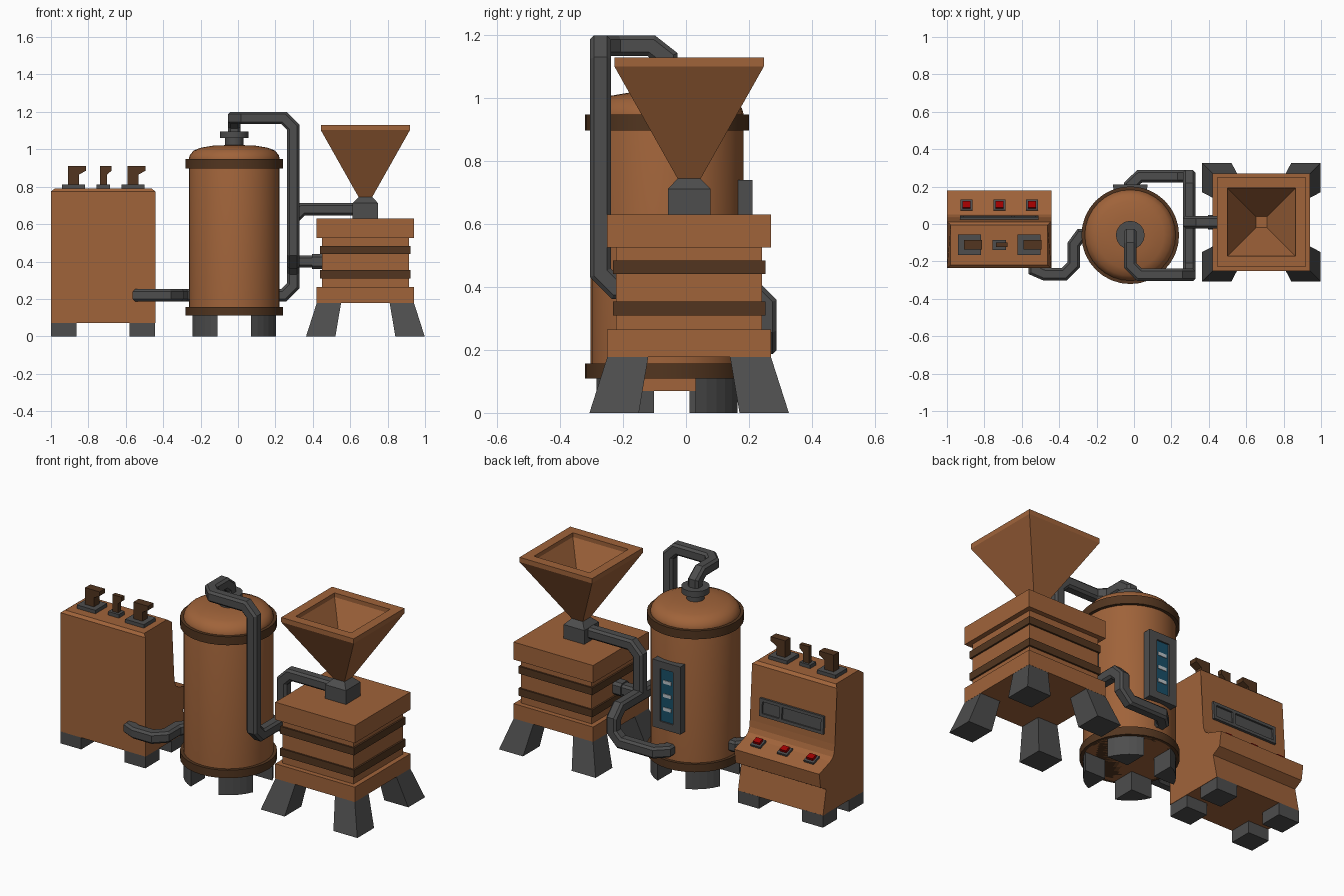
import bpy, bmesh, math
from mathutils import Vector, Matrix

if "Cube" in bpy.data.objects:
    bpy.data.objects.remove(bpy.data.objects["Cube"])


def material(name, rgb):
    m = bpy.data.materials.new(name)
    m.diffuse_color = (*rgb, 1)
    m.use_nodes = True
    m.node_tree.nodes["Principled BSDF"].inputs["Base Color"].default_value = m.diffuse_color
    return m


COPPER = material("copper", (0.35, 0.125, 0.042))
BROWN = material("dark_brown", (0.085, 0.036, 0.014))
IRON = material("iron", (0.075, 0.075, 0.075))
RED = material("red", (0.35, 0.0, 0.0))
BLUE = material("blue_glass", (0.01, 0.08, 0.14))
PALE = material("pale", (0.5, 0.55, 0.58))


def finish(bm, name, mat, smooth=False):
    bmesh.ops.recalc_face_normals(bm, faces=bm.faces)
    me = bpy.data.meshes.new(name)
    bm.to_mesh(me)
    bm.free()
    ob = bpy.data.objects.new(name, me)
    bpy.context.collection.objects.link(ob)
    me.materials.append(mat)
    if smooth:
        bpy.ops.object.select_all(action='DESELECT')
        ob.select_set(True)
        bpy.context.view_layer.objects.active = ob
        bpy.ops.object.shade_smooth_by_angle(angle=math.radians(35))
    return ob


def loft(bm, rings):
    """Join equal rings of points and cap both ends."""
    vs = [[bm.verts.new(p) for p in r] for r in rings]
    n = len(vs[0])
    for a, b in zip(vs, vs[1:]):
        for i in range(n):
            bm.faces.new((a[i], a[(i + 1) % n], b[(i + 1) % n], b[i]))
    bm.faces.new(vs[0])
    bm.faces.new(vs[-1])


def lathe(name, mat, cx, cy, profile, n=32):
    """Turned part; with n=4 the radius is the half width of a square."""
    k, off = (math.sqrt(2), math.pi / 4) if n == 4 else (1, 0)
    bm = bmesh.new()
    loft(bm, [[(cx + k * r * math.cos(off + math.tau * i / n),
                cy + k * r * math.sin(off + math.tau * i / n), z) for i in range(n)]
              for r, z in profile])
    return finish(bm, name, mat, n > 8)


def box(name, mat, centre, size, tilt=0.0):
    bm = bmesh.new()
    bmesh.ops.create_cube(bm, size=1)
    m = Matrix.Translation(centre) @ Matrix.Rotation(tilt, 4, 'X') @ Matrix.Diagonal((*size, 1))
    bmesh.ops.transform(bm, matrix=m, verts=bm.verts)
    return finish(bm, name, mat)


def prism(name, mat, points, axis, lo, hi):
    """Extrude a 2D outline along one axis (x, y or z)."""
    def put(p, t):
        q = list(p)
        q.insert(axis, t)
        return q
    bm = bmesh.new()
    loft(bm, [[put(p, t) for p in points] for t in (lo, hi)])
    return finish(bm, name, mat)


def pipe(name, path, h=0.033, cut=0.05):
    """Sweep a chamfered square along a path, with cut elbows and mitred joints."""
    pts = [Vector(p) for p in path]
    route = [pts[0]]
    for a, b, c in zip(pts, pts[1:], pts[2:]):
        for q in (a, c):
            d = q - b
            route.append(b + d.normalized() * min(cut, d.length * 0.45))
    route.append(pts[-1])
    dirs = [(b - a).normalized() for a, b in zip(route, route[1:])]
    d0 = dirs[0]
    u = Vector((0, 0, 1)) if abs(d0.z) < 0.5 else Vector((1, 0, 0))
    w = d0.cross(u)
    c = h * 0.62
    ring = [route[0] + u * a + w * b for a, b in
            ((h, -c), (h, c), (c, h), (-c, h), (-h, c), (-h, -c), (-c, -h), (c, -h))]
    rings = [ring]
    for i, p in enumerate(route[1:]):
        d = dirs[i]
        nrm = (d + dirs[min(i + 1, len(dirs) - 1)]).normalized()
        ring = [v + d * ((p - v).dot(nrm) / d.dot(nrm)) for v in ring]
        rings.append(ring)
    bm = bmesh.new()
    loft(bm, rings)
    return finish(bm, name, IRON)


# Control panel cabinet
side = [(-.235, .07), (-.235, .775), (-.22, .79), (-.005, .79), (.012, .775),
        (.033, .45), (.038, .41), (.05, .382), (.075, .365), (.18, .33),
        (.167, .245), (.115, .215), (.145, .07)]
cabinet = prism("control_cabinet", COPPER, side, 0, -1.0, -.442)
for v in cabinet.data.vertices:
    if v.co.z > .78:
        v.co.x += .02 if v.co.x < -.7 else -.02
for i, x in enumerate((-.932, -.512)):
    for j, y in enumerate((-.168, .078)):
        box(f"cabinet_foot_{i}{j}", IRON, (x, y, .036), (.136, .134, .072))

# Levers on the cabinet
hook = [(0, .80), (0, .91), (.095, .91), (.095, .885), (.058, .865), (.058, .80)]
for i, (x, s, w) in enumerate(((-.88, 1, .05), (-.72, .65, .026), (-.562, 1, .05))):
    box(f"lever_plate_{i}", IRON, (x, -.112, .799), (.122 * (s if s == 1 else .58), .11 * (s if s == 1 else .5), .024))
    prism(f"lever_{i}", BROWN, [(x - .028 * s + px * s, z) for px, z in hook], 1, -.111 - w / 2, -.111 + w / 2)

# Buttons on the sloped shelf
for i, x in enumerate((-.895, -.72, -.545)):
    box(f"button_plate_{i}", IRON, (x, .1, .36), (.064, .06, .018), -.32)
    box(f"button_{i}", RED, (x, .102, .372), (.042, .036, .024), -.32)

# Display with two windows
box("display_back", IRON, (-.72, .025, .545), (.41, .012, .09), .066)
for i, dz in enumerate((-.043, .043)):
    box(f"display_rail_{i}", IRON, (-.72, .029 - dz * .066, .545 + dz), (.42, .024, .018), .066)
for i, x in enumerate((-.921, -.648, -.519)):
    box(f"display_post_{i}", IRON, (x, .029, .545), (.018, .024, .1), .066)

# Boiler
BX, BY = -.02, -.06
lathe("boiler_tank", COPPER, BX, BY, [(.243, .11), (.243, .95), (.238, .968), (.218, .993),
                                      (.18, 1.008), (.11, 1.02), (.04, 1.022)])
for i, (a, b) in enumerate(((.11, .157), (.898, .948))):
    lathe(f"boiler_ring_{i}", BROWN, BX, BY, [(.235, a), (.261, a), (.261, b), (.235, b)])
lathe("boiler_neck", IRON, BX, BY, [(.05, 1.01), (.05, 1.06), (.077, 1.06), (.077, 1.095), (.03, 1.095)], 16)
arc = [(.242 * math.cos(a), .242 * math.sin(a)) for a in [math.radians(22 + 46 * k / 5) for k in range(6)]]
for i, (sx, sy) in enumerate(((1, 1), (1, -1), (-1, 1), (-1, -1))):
    prism(f"boiler_leg_{i}", IRON, [(BX + sx * x, BY + sy * y) for x, y in [(.09, .09)] + arc], 2, 0, .115)

# Level gauge on the boiler
box("gauge_body", IRON, (BX, .175, .54), (.18, .05, .40))
for i, s in enumerate((-1, 1)):
    box(f"gauge_side_{i}", IRON, (BX + s * .067, .203, .54), (.05, .018, .40))
    box(f"gauge_end_{i}", IRON, (BX, .203, .54 + s * .178), (.09, .018, .044))
box("gauge_glass", BLUE, (BX, .2, .54), (.088, .006, .316))
for i in range(3):
    box(f"gauge_mark_{i}", PALE, (BX, .203, .46 + .08 * i), (.055, .008, .02))

# Mash tun
MX, MY = .681, .01
for name, mat, h, a, b in (("mash_base", COPPER, .261, .177, .265), ("mash_body", COPPER, .232, .26, .53),
                           ("mash_band_lower", BROWN, .242, .31, .354), ("mash_band_upper", BROWN, .242, .441, .484),
                           ("mash_lid", COPPER, .261, .526, .63)):
    lathe(name, mat, MX, MY, [(h, a), (h, b)], 4)
for i, (sx, sy) in enumerate(((1, 1), (1, -1), (-1, 1), (-1, -1))):
    bm = bmesh.new()
    loft(bm, [[(MX + sx * x, MY + sy * y, z) for x, y in ((lo, lo), (hi, lo), (hi, hi), (lo, hi))]
              for lo, hi, z in ((.16, .317, 0), (.13, .26, .178))])
    finish(bm, f"mash_leg_{i}", IRON)

# Feed hopper
lathe("hopper_neck", IRON, MX, MY, [(.068, .62), (.068, .712), (.036, .745)], 4)
lathe("hopper", COPPER, MX, MY, [(.035, .742), (.238, 1.102), (.238, 1.13), (.182, 1.13),
                                 (.182, 1.105), (.03, .84)], 4)

# Pipework
PX = .295
pipe("vapour_pipe", [(BX, BY, 1.08), (BX, BY, 1.167), (BX, -.272, 1.167), (PX, -.272, 1.167),
                     (PX, -.272, .395), (PX, .255, .395), (PX, .255, .22), (BX, .255, .22), (BX, .15, .22)])
pipe("hopper_pipe", [(.63, MY, .68), (PX, MY, .68), (PX, MY, .395)])
# Front drop and the lower elbow under the junction
pipe("drain_pipe", [(.40, MY, .40), (PX, MY, .40)], .032)
pipe("drain_collar", [(.395, MY, .40), (.46, MY, .40)], .039)
pipe("panel_pipe", [(-.53, -.22, .22), (-.53, -.268, .22), (-.322, -.268, .22), (-.322, BY, .22), (-.24, BY, .22)])
